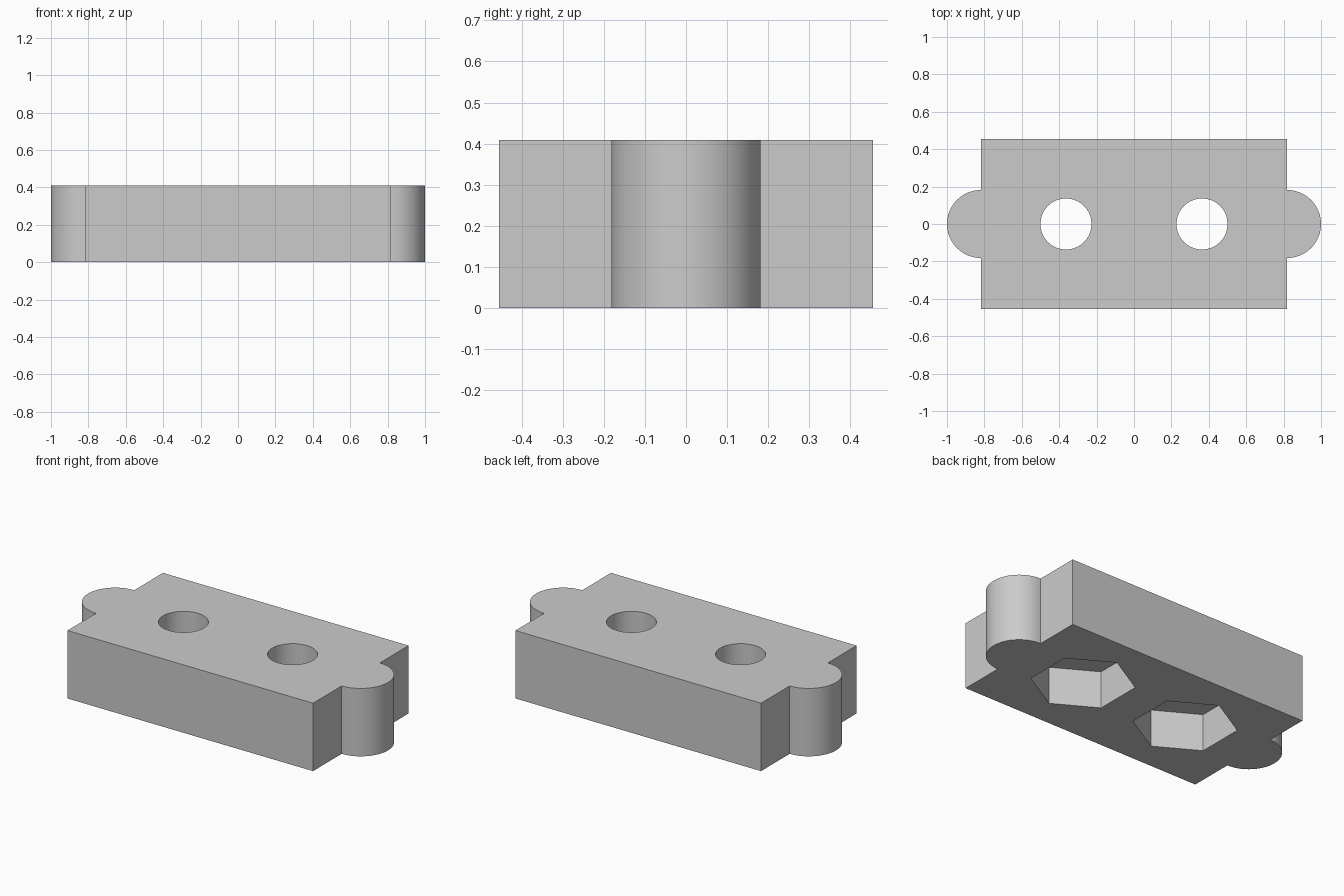
import bpy, bmesh
from math import cos, sin, pi

if "Cube" in bpy.data.objects:
    bpy.data.objects.remove(bpy.data.objects["Cube"], do_unlink=True)

U = 1 / 11                      # design unit: the block is 22 units long overall
HALF_X, HALF_Y, HEIGHT = 9 * U, 5 * U, 4.5 * U
EAR_R, HOLE_R, HOLE_X = 2 * U, 1.5 * U, 4 * U
NUT_R = 2.75 * U / cos(pi / 6)  # corner radius of the hexagonal pocket
NUT_DEPTH = 2.5 * U

grey = bpy.data.materials.new("light_grey")
grey.use_nodes = True
colour = (0.6, 0.6, 0.6, 1)
grey.diffuse_color = colour
grey.node_tree.nodes["Principled BSDF"].inputs["Base Color"].default_value = colour


def prism(name, outline, z0, z1):
    """Extrude a counter-clockwise outline from z0 to z1."""
    bm = bmesh.new()
    base = bm.faces.new([bm.verts.new((x, y, z0)) for x, y in outline])
    top = bmesh.ops.extrude_face_region(bm, geom=[base], use_keep_orig=True)["geom"]
    moved = [v for v in top if isinstance(v, bmesh.types.BMVert)]
    bmesh.ops.translate(bm, vec=(0, 0, z1 - z0), verts=moved)
    bmesh.ops.recalc_face_normals(bm, faces=bm.faces)
    mesh = bpy.data.meshes.new(name)
    bm.to_mesh(mesh)
    bm.free()
    mesh.materials.append(grey)
    ob = bpy.data.objects.new(name, mesh)
    bpy.context.collection.objects.link(ob)
    return ob


def arc(cx, r, start, sweep, steps):
    return [(cx + r * cos(start + sweep * i / steps), r * sin(start + sweep * i / steps))
            for i in range(steps + 1)]


# Rectangular block with a half-round ear on each end
half = [(HALF_X, -HALF_Y)] + arc(HALF_X, EAR_R, -pi / 2, pi, 32) + [(HALF_X, HALF_Y)]
block = prism("mounting_block", half + [(-x, -y) for x, y in half], 0, HEIGHT)

# Bolt holes through the block, with hexagonal nut pockets underneath
cutters = []
for cx in (-HOLE_X, HOLE_X):
    cutters.append(prism("nut_pocket_cutter", arc(cx, NUT_R, pi / 2, 2 * pi, 6)[:-1],
                         -0.1, NUT_DEPTH))
    cutters.append(prism("bolt_hole_cutter", arc(cx, HOLE_R, 0, 2 * pi, 64)[:-1],
                         -0.2, HEIGHT + 0.1))

bpy.ops.object.select_all(action="DESELECT")
block.select_set(True)
bpy.context.view_layer.objects.active = block
for cutter in cutters:
    cutter.hide_render = True
    mod = block.modifiers.new("cut", "BOOLEAN")
    mod.operation, mod.solver, mod.object = "DIFFERENCE", "EXACT", cutter
    bpy.ops.object.modifier_apply(modifier=mod.name)
    bpy.data.objects.remove(cutter, do_unlink=True)

# Smooth round walls, crisp edges
bpy.ops.object.shade_smooth_by_angle(angle=pi / 6)
